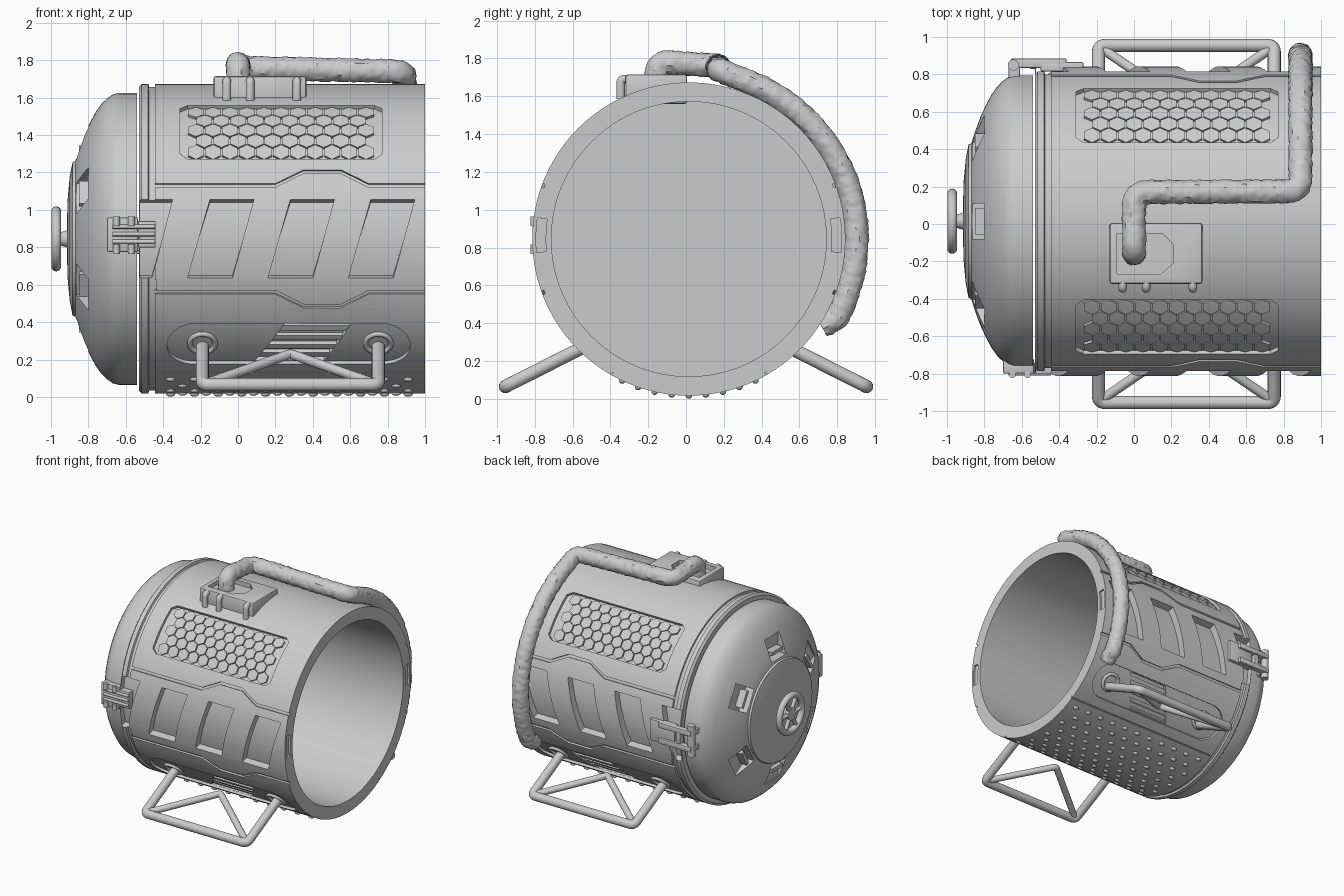
import bpy, bmesh
from math import sin, cos, pi, radians, asin, floor
from mathutils import Vector, Matrix, noise

if "Cube" in bpy.data.objects:
    bpy.data.objects.remove(bpy.data.objects["Cube"])

CY, CZ, R = 0.015, 0.845, 0.828      # barrel axis and outer radius
D = radians


def add(name, bm, recalc=True):
    if recalc:
        bmesh.ops.recalc_face_normals(bm, faces=bm.faces[:])
    me = bpy.data.meshes.new(name)
    bm.to_mesh(me)
    bm.free()
    ob = bpy.data.objects.new(name, me)
    bpy.context.collection.objects.link(ob)
    return ob


def lathe(name, prof, n=96, closed=False):
    """Turn an (x, r) profile about the barrel axis."""
    bm = bmesh.new()
    rings = [[bm.verts.new((x, CY + r * cos(2 * pi * i / n), CZ + r * sin(2 * pi * i / n)))
              for i in range(n)] for x, r in prof]
    pairs = list(zip(rings, rings[1:])) + ([(rings[-1], rings[0])] if closed else [])
    for a, b in pairs:
        for i in range(n):
            bm.faces.new((a[i], a[(i + 1) % n], b[(i + 1) % n], b[i]))
    bmesh.ops.remove_doubles(bm, verts=bm.verts[:], dist=1e-5)
    return add(name, bm)


def wrap(name, polys, r0, r1, side, step=D(3)):
    """Wrap flat (x, angle) polygons on the barrel as plates from r0 to r1."""
    flat = bmesh.new()
    for p in polys:
        f = flat.faces.new([flat.verts.new((x, a, 0)) for x, a in p])
        f.normal_update()
        if f.normal.z < 0:
            f.normal_flip()
    bmesh.ops.triangulate(flat, faces=flat.faces[:])
    angs = [a for p in polys for _, a in p]
    for k in range(floor(min(angs) / step), floor(max(angs) / step) + 1):
        bmesh.ops.bisect_plane(flat, geom=flat.verts[:] + flat.edges[:] + flat.faces[:], dist=1e-6,
                               plane_co=(0, (k + .37) * step, 0), plane_no=(0, 1, 0))
    bmesh.ops.triangulate(flat, faces=flat.faces[:])
    bm = bmesh.new()
    lo, hi = [{v: bm.verts.new((v.co.x, CY - side * r * cos(v.co.y), CZ + r * sin(v.co.y)))
               for v in flat.verts} for r in (r0, r1)]
    for f in flat.faces:
        bm.faces.new([hi[v] for v in f.verts])
        bm.faces.new([lo[v] for v in reversed(f.verts)])
        for l in f.loops:
            if l.edge.is_boundary:
                a, b = l.vert, l.link_loop_next.vert
                bm.faces.new((hi[b], hi[a], lo[a], lo[b]))
    flat.free()
    if side < 0:
        bmesh.ops.reverse_faces(bm, faces=bm.faces[:])
    return add(name, bm, False)


def box(name, lo, hi, bevel=0.0, rot=None):
    bm = bmesh.new()
    lo, hi = Vector(lo), Vector(hi)
    m = Matrix.Translation((lo + hi) / 2) @ Matrix.Diagonal((hi - lo).to_4d())
    bmesh.ops.create_cube(bm, size=1, matrix=m)
    if bevel:
        bmesh.ops.bevel(bm, geom=bm.edges[:], offset=bevel, segments=2, affect='EDGES', profile=.5)
    if rot:
        bmesh.ops.transform(bm, matrix=rot, verts=bm.verts[:])
    return add(name, bm)


def volume(me):
    bm = bmesh.new()
    bm.from_mesh(me)
    v = bm.calc_volume()
    bm.free()
    return v


def cut(ob, cutter):
    """Subtract the cutter; a result that loses the body is undone and retried."""
    v0 = volume(ob.data)
    for solver in ('MANIFOLD', 'EXACT'):
        keep = ob.data.copy()
        m = ob.modifiers.new("cut", 'BOOLEAN')
        m.operation, m.object, m.solver = 'DIFFERENCE', cutter, solver
        bpy.context.view_layer.objects.active = ob
        bpy.ops.object.modifier_apply(modifier=m.name)
        if v0 * .8 < volume(ob.data) < v0 - 1e-7:
            break
        ob.data = keep
    bpy.data.objects.remove(cutter)


def fillet(pts, d):
    """Round the inner corners of a path."""
    pts = [Vector(p) for p in pts]
    out = [pts[0]]
    for p, q, s in zip(pts, pts[1:], pts[2:]):
        a, b = q + (p - q).normalized() * d, q + (s - q).normalized() * d
        out += [a.lerp(q, t / 6).lerp(q.lerp(b, t / 6), t / 6) for t in range(7)]
    return out + [pts[-1]]


def tube(name, pts, r, cyclic=False, res=6):
    cu = bpy.data.curves.new(name, 'CURVE')
    cu.dimensions, cu.bevel_depth, cu.bevel_resolution, cu.use_fill_caps = '3D', r, res, True
    sp = cu.splines.new('POLY')
    sp.points.add(len(pts) - 1)
    for p, c in zip(sp.points, pts):
        p.co = (*c, 1)
    sp.use_cyclic_u = cyclic
    ob = bpy.data.objects.new(name, cu)
    bpy.context.collection.objects.link(ob)
    return ob


# barrel shell with collar ring
barrel = lathe("barrel", [(1, .727), (1, R), (-.445, R), (-.445, .812), (-.475, .812), (-.48, R),
                          (-.515, R), (-.53, .81), (-.53, .727)], closed=True)

# domed door with flat back, six pockets and a centre plate
door = lathe("door", [(-.54, 0), (-.54, .78), (-.64, .78), (-.67, .772), (-.70, .75), (-.73, .722),
                      (-.76, .68), (-.79, .625), (-.82, .56), (-.85, .48), (-.875, .40), (-.88, 0)])
for i in range(6):
    spin = Matrix.Translation((0, CY, CZ)) @ Matrix.Rotation(D(60 * i), 4, 'X')
    cut(door, box("pocket_cutter", (-1, -.095, .43), (-.79, .095, .60), rot=spin))
    box("pocket_bar", (-.85, -.07, .47), (-.77, .07, .50), rot=spin)
lathe("door_plate", [(-.86, 0), (-.86, .42), (-.885, .41), (-.90, .33), (-.912, .2), (-.915, 0)], 64)

# hand wheel on the door
lathe("wheel_hub", [(-.90, 0), (-.90, .05), (-.95, .035), (-.955, .05), (-.985, .05), (-.99, 0)], 24)
ring = lambda x, r, n: [(x, CY + r * cos(2 * pi * i / n), CZ + r * sin(2 * pi * i / n)) for i in range(n)]
tube("wheel_rim", ring(-.972, .148, 40), .026, True)
for p in ring(-.972, .145, 6):
    tube("wheel_spoke", [(-.972, CY, CZ), p], .016)

# side details, same on front (1) and back (-1)
b, t = -asin(.21 / R), asin(.21 / R)
a0, a1, x0, x1, c = D(31), D(59.5), -.31, .77, .04
am, ah = D(-43.6), D(10.4)
outline = [(-.46, 19.4), (.20, 19.4), (.35, 25), (.55, 25), (.70, 19.4), (1.02, 19.4)]
for s in (1, -1):
    # slanted windows
    wins = [[(-.27 + .43 * k, b), (-.03 + .43 * k, b), (.085 + .43 * k, t), (-.15 + .43 * k, t)]
            for k in range(3)]
    wins.append([(-.525, b), (-.46, b), (-.35, t), (-.525, t)])
    cut(barrel, wrap("window_cutter", wins, .77, .9, s))
    # panel grooves with stepped outline, end groove and belly seam
    for q in (1, -1):
        inner = [(x, D(a) * q) for x, a in outline]
        outer = [(x, D(a + 1.5) * q) for x, a in reversed(outline)]
        cut(barrel, wrap("groove_cutter", [inner + outer], .813, .9, s))
    cut(barrel, wrap("end_groove_cutter", [[(-.46, D(-19.2)), (-.435, D(-19.2)), (-.435, D(-15.5)),
                                            (-.46, D(-15.5))]], .8135, .9, s))
    cut(barrel, wrap("seam_cutter", [[(-.44, D(-60.5)), (1.02, D(-60.5)), (1.02, D(-59.8)),
                                      (-.44, D(-59.8))]], .8135, .9, s))
    # hex grip recess and hex tiles
    rect = [(x0 + c, a0), (x1 - c, a0), (x1, a0 + c), (x1, a1 - c),
            (x1 - c, a1), (x0 + c, a1), (x0, a1 - c), (x0, a0 + c)]
    cut(barrel, wrap("grip_cutter", [rect], .805, .9, s))
    tiles = []
    for row in range(5):
        for col in range(11 - row % 2):
            cx, ca = -.225 + .091 * col + .0455 * (row % 2), D(34.6) + D(5.3) * row
            tiles.append([(cx + .048 * sin(pi / 3 * i), ca + .048 / R * cos(pi / 3 * i)) for i in range(6)])
    wrap("hex_grip", tiles, .80, .820, s, D(5))
    # stadium recess for the stand with a slatted vent
    stad = [((.77 if cos(v) >= 0 else -.23) + .15 * cos(v), am + ah * sin(v))
            for v in [D(-88) + 2 * pi * i / 40 for i in range(40)]]
    cut(barrel, wrap("stand_recess_cutter", [stad], .808, .9, s))
    vent = [(.09, am - ah * .95), (.46, am - ah * .95), (.61, am + ah * .95), (.25, am + ah * .95)]
    cut(barrel, wrap("vent_cutter", [vent], .775, .9, s))
    slats = []
    for k in range(4):
        u0, u1 = -.8 + .45 * k, -.57 + .45 * k
        slats.append([(.17 + .08 * u0, am + ah * u0), (.535 + .075 * u0, am + ah * u0),
                      (.535 + .075 * u1, am + ah * u1), (.17 + .08 * u1, am + ah * u1)])
    wrap("vent_slats", slats, .765, .80, s)
    # rim notch
    cut(barrel, wrap("rim_notch_cutter", [[(.985, D(-5)), (1.1, D(-5)), (1.1, D(8)), (.985, D(8))]],
                     .757, .808, s))

    # stand: bent tube frame, brace and socket rings
    top, foot = (.52, .285), (.955, .065)
    tube("stand_frame", fillet([(-.19, -s * top[0], top[1]), (-.19, -s * foot[0], foot[1]),
                                (.75, -s * foot[0], foot[1]), (.75, -s * top[0], top[1])], .04), .035)
    tube("stand_brace", fillet([(-.16, -s * .93, .075), (.28, -s * .63, .23), (.72, -s * .93, .075)], .02), .026)
    n = Vector((0, -s * cos(am), sin(am)))
    u = Vector((0, n.z, -n.y))
    for x in (-.19, .75):
        o = Vector((x, CY, CZ)) + n * .81
        tube("stand_socket", [o + Vector((.068 * cos(D(v)), 0, 0)) + u * .068 * sin(D(v))
                              for v in range(0, 360, 12)], .014, True, 3)

# studs under the belly
bm = bmesh.new()
for row in range(-4, 5):
    ph = D(6.3) * row
    for k in range(11 - row % 2):
        pos = (-.36 + .127 * k + .063 * (row % 2), CY + R * sin(ph), CZ - R * cos(ph))
        bmesh.ops.create_icosphere(bm, subdivisions=2, radius=1, matrix=Matrix.Translation(pos)
                                   @ Matrix.Rotation(ph, 4, 'X') @ Matrix.Diagonal((.026, .018, .016, 1)))
add("belly_studs", bm)

# hose fitting on top
fitting = box("hose_fitting", (-.13, -.32, 1.56), (.365, .005, 1.715), .012)
octo = [(-.09, -.05), (-.09, -.27), (.14, -.27), (.21, -.21), (.21, -.11), (.15, -.05)]
bm = bmesh.new()
lo, hi = [[bm.verts.new((x, y, z)) for x, y in octo] for z in (1.68, 1.9)]
bm.faces.new(lo)
bm.faces.new(hi)
for i in range(6):
    bm.faces.new((lo[i - 1], lo[i], hi[i], hi[i - 1]))
cut(fitting, add("fitting_cutter", bm))
for x in (-.06, .065, .315):
    tube("fitting_peg", fillet([(x, -.345, 1.585), (x, -.345, 1.69), (x, -.28, 1.69)], .02), .023)

# wrinkled hose running over the top and down the back
arc = [(.89, CY + .888 * cos(D(v)), CZ + .888 * sin(D(v))) for v in range(68, -31, -4)]
path = fillet([(0, -.155, 1.60), (0, -.155, 1.785), (0, .17, 1.76), (.89, .175, 1.74), arc[0]], .075) + arc[1:]
path.append((.885, .72, .385))
path, dense = [Vector(p) for p in path], []
for p, q in zip(path, path[1:]):
    k = max(1, round((q - p).length / .012))
    dense += [p.lerp(q, i / k) for i in range(k)]
curve = tube("hose_path", dense + [path[-1]], .063, res=10)
bpy.context.view_layer.update()
me = bpy.data.meshes.new_from_object(curve.evaluated_get(bpy.context.evaluated_depsgraph_get()))
bpy.data.objects.remove(curve)
for v, nrm in [(v, v.normal.copy()) for v in me.vertices]:
    v.co += nrm * .008 * noise.noise(v.co * 38)
me.name = "hose"
bpy.context.collection.objects.link(bpy.data.objects.new("hose", me))

# hinge on the back
box("hinge_plate", (-.50, .815, .76), (-.27, .865, .94), .008)
for z in (.765, .895):
    box("hinge_arm", (-.66, .835, z), (-.36, .885, z + .045), .008)
    box("hinge_lug", (-.67, .74, z), (-.61, .87, z + .045), .008)
tube("hinge_pin", [(-.645, .85, .725), (-.645, .85, .98)], .03)
box("hinge_cross", (-.56, .83, .78), (-.52, .875, .92), .006)

# latch on the front
box("latch_plate", (-.70, -.80, .775), (-.535, -.72, .96), .008)
box("latch_block", (-.535, -.80, .80), (-.44, -.74, .94), .006)
for z in (.83, .87, .91):
    tube("latch_rod", [(-.67, -.80, z), (-.445, -.80, z)], .011)
for x in (-.65, -.57):
    for z in (.79, .94):
        tube("latch_knob", [(x, -.805, z - .025), (x, -.805, z + .025)], .018)

# smooth shading with sharp edges kept
for ob in bpy.context.scene.objects:
    ob.select_set(ob.type == 'MESH')
bpy.context.view_layer.objects.active = barrel
bpy.ops.object.shade_smooth_by_angle(angle=D(32))
